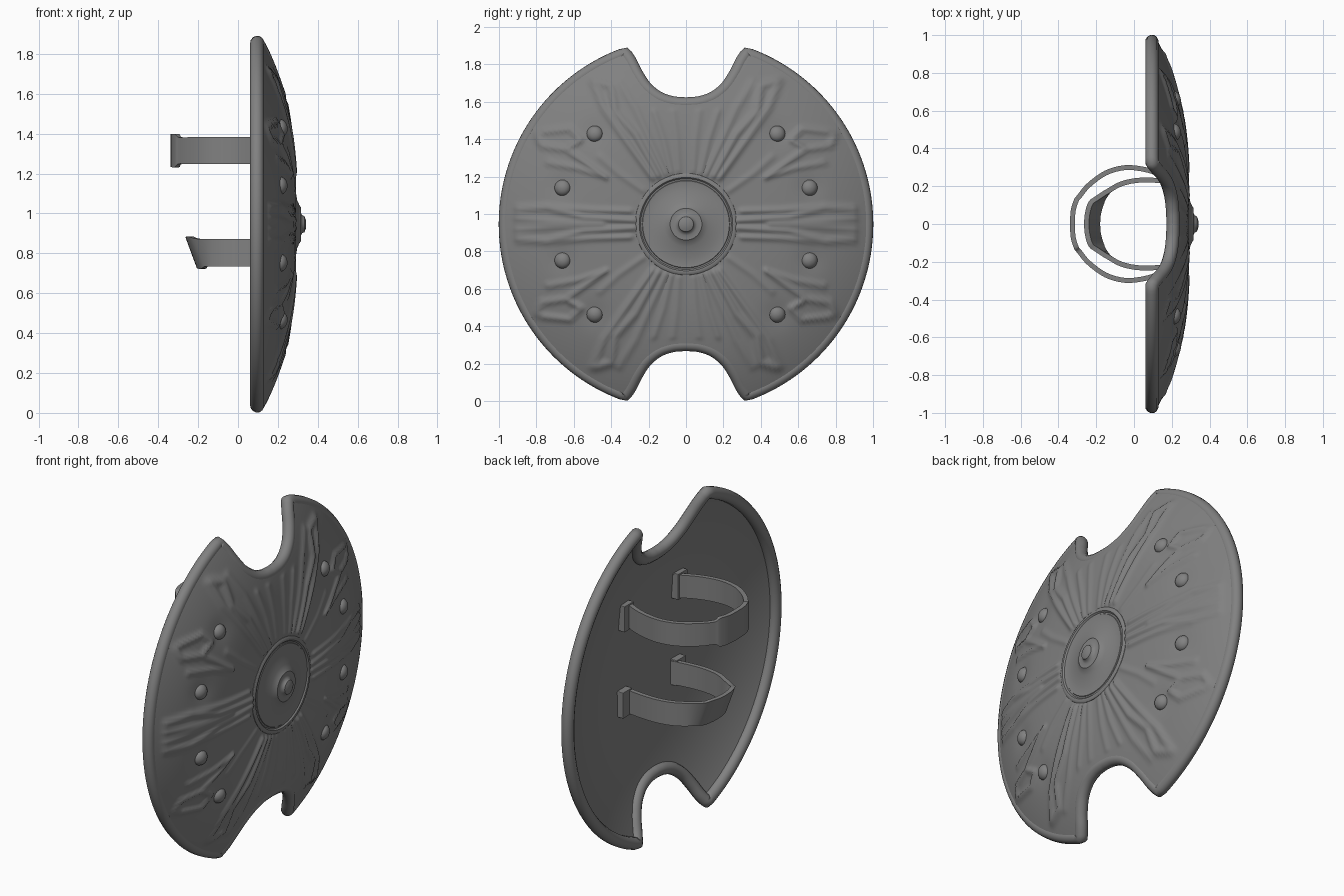
import bpy, bmesh, math
from mathutils import Vector

if "Cube" in bpy.data.objects:
    bpy.data.objects.remove(bpy.data.objects["Cube"])

ZC = 0.946                      # height of the shield centre
METAL = bpy.data.materials.new("dark_metal")
METAL.diffuse_color = (.22, .22, .22, 1)
METAL.use_nodes = True
METAL.node_tree.nodes["Principled BSDF"].inputs["Base Color"].default_value = METAL.diffuse_color


def dome(r):
    return 0.285 - 0.175 * r ** 3


def spline(pts, n):
    """Catmull-Rom through the points, n steps per span."""
    p = [Vector(a) for a in pts]
    p = [2 * p[0] - p[1]] + p + [2 * p[-1] - p[-2]]
    out = []
    for i in range(1, len(p) - 2):
        a, b, c, d = p[i - 1:i + 3]
        for k in range(n):
            t = k / n
            out.append(0.5 * (2 * b + (c - a) * t + (2 * a - 5 * b + 4 * c - d) * t * t
                              + (3 * b - a - 3 * c + d) * t ** 3))
    return out + [p[-2]]


def make_object(name, verts, faces, angle=None):
    me = bpy.data.meshes.new(name)
    me.from_pydata([tuple(v) for v in verts], [], faces)
    me.materials.append(METAL)
    bm = bmesh.new()
    bm.from_mesh(me)
    bmesh.ops.recalc_face_normals(bm, faces=bm.faces)
    bm.to_mesh(me)
    bm.free()
    ob = bpy.data.objects.new(name, me)
    bpy.context.collection.objects.link(ob)
    bpy.ops.object.select_all(action='DESELECT')
    ob.select_set(True)
    bpy.context.view_layer.objects.active = ob
    if angle:
        bpy.ops.object.shade_smooth_by_angle(angle=math.radians(angle))
    else:
        bpy.ops.object.shade_smooth()
    return ob


# Outline: one quarter (notch centre to side), mirrored to a closed loop
notch = spline([(0, .643), (.075, .65), (.15, .677), (.215, .73), (.262, .80),
                (.295, .865), (.325, .911)], 6)
a0 = math.atan2(.911, .325)
arc = [Vector((.967 * math.cos(a0 * (1 - i / 60)), .967 * math.sin(a0 * (1 - i / 60))))
       for i in range(1, 61)]
quarter = notch + arc
half = quarter + [Vector((p.x, -p.y)) for p in reversed(quarter[:-1])]
outline = half + [Vector((-p.x, p.y)) for p in reversed(half[1:-1])]

# Relief ridges as polylines in one quarter: (width, height, points)
RIDGES = [
    (.014, .016, [(.43, .25), (.64, .40), (.77, .42), (.81, .49), (.62, .51), (.56, .45), (.63, .41)]),
    (.013, .012, [(.43, .25), (.58, .30), (.74, .33)]),
    (.018, .014, [(.28, .02), (.55, .035), (.74, .09), (.90, .08)]),
    (.016, .012, [(.30, .07), (.50, .075), (.74, .09)]),
    (.022, .012, [(.45, 0), (.72, .01), (.90, .03)]),
    (.020, .016, [(.15, .26), (.27, .48), (.38, .60), (.40, .74), (.50, .77)]),
    (.018, .015, [(.18, .25), (.33, .46), (.44, .62), (.50, .77)]),
    (.018, .010, [(.11, .27), (.19, .44), (.27, .62), (.36, .76)]),
    (.018, .006, [(.04, .29), (.05, .45), (.07, .60)]),
    (.018, .007, [(.08, .28), (.12, .45), (.17, .60)]),
    (.018, .007, [(.23, .18), (.36, .27), (.46, .36)]),
]
STUDS = [(.49, .485), (.663, .195)]
SEGS = [(w, h, Vector(a), Vector(b)) for w, h, pts in RIDGES for a, b in zip(pts, pts[1:])]


def relief(p, s):
    q = Vector((abs(p.x), abs(p.y)))
    best = 0
    for w, h, a, b in SEGS:
        d = b - a
        t = max(0, min(1, (q - a).dot(d) / d.length_squared))
        dist = (q - a - d * t).length
        if dist < 3 * w:
            best = max(best, h * math.exp(-(dist / w) ** 2))
    for c in STUDS:                       # shallow dish around each stud
        best -= .008 * math.exp(-((q - Vector(c)).length / .07) ** 2)
    return best * min(1, max(0, (1 - s) / .06))


# Domed plates, front with relief and back plain
def plate(name, rings, offset, carved):
    n = len(outline)
    verts = [(dome(0) + offset, 0, ZC)]
    for k in range(1, rings + 1):
        s = k / rings
        for o in outline:
            p = o * s
            x = dome(p.length) + offset + (relief(p, s) if carved else 0)
            verts.append((x, p.x, ZC + p.y))
    faces = [(0, 1 + i, 1 + (i + 1) % n) for i in range(n)]
    for k in range(rings - 1):
        b = 1 + k * n
        faces += [(b + i, b + n + i, b + n + (i + 1) % n, b + (i + 1) % n) for i in range(n)]
    return make_object(name, verts, faces)


plate("shield_front", 80, 0, True)
plate("shield_back", 24, -.036, False)

# Rolled rim
cu = bpy.data.curves.new("rim", 'CURVE')
cu.dimensions = '3D'
cu.bevel_depth = .035
cu.bevel_resolution = 4
cu.materials.append(METAL)
sp = cu.splines.new('POLY')
sp.points.add(len(outline) - 1)
for pt, o in zip(sp.points, outline):
    pt.co = (dome(o.length) - .032, o.x, ZC + o.y, 1)
sp.use_cyclic_u = True
bpy.context.collection.objects.link(bpy.data.objects.new("rim", cu))


# Turned parts along an axis: centre boss and studs
def lathe(name, profile, n, origin, axis, angle):
    rot = Vector((1, 0, 0)).rotation_difference(axis)
    verts = [Vector(origin) + rot @ Vector((x, r * math.cos(i * math.tau / n), r * math.sin(i * math.tau / n)))
             for r, x in profile for i in range(n)]
    faces = [(k * n + i, k * n + (i + 1) % n, k * n + n + (i + 1) % n, k * n + n + i)
             for k in range(len(profile) - 1) for i in range(n)]
    faces.append([(len(profile) - 1) * n + i for i in range(n)])
    return make_object(name, verts, faces, angle)


lathe("centre_boss", [(.275, .265), (.272, .284), (.262, .291), (.25, .290), (.238, .278), (.232, .286),
                      (.22, .284), (.18, .287), (.12, .297), (.095, .308), (.085, .316), (.06, .314),
                      (.045, .322), (.04, .333), (.022, .34), (.004, .341)], 48,
      (0, 0, ZC), Vector((1, 0, 0)), 40)

for u, v in STUDS:
    for sy in (-1, 1):
        for sz in (-1, 1):
            r = math.hypot(u, v)
            slope = .525 * r * r
            axis = Vector((1, slope * sy * u / r, slope * sz * v / r)).normalized()
            stud_profile = [(.044 * math.cos(t * math.pi / 12.2), -.014 + .034 * math.sin(t * math.pi / 12.2))
                            for t in range(7)]
            lathe("stud", stud_profile, 20, (dome(r), sy * u, ZC + sz * v), axis, 40)


# Arm straps: half path of (x, y, half height), mirrored and lofted as a ribbon
def strap(name, half_path, zc, tilt):
    sm = spline(half_path, 4)
    path = sm + [Vector((p.x, -p.y, p.z)) for p in reversed(sm[:-1])]
    verts, faces = [], []
    for i, p in enumerate(path):
        t = path[min(i + 1, len(path) - 1)] - path[max(i - 1, 0)]
        nrm = Vector((t.y, -t.x, 0)).normalized() * .013
        lean = tilt * max(0, min(1, (.18 - abs(p.y)) / .06)) * (p.x < 0)
        for side, up in ((1, -1), (1, 1), (-1, 1), (-1, -1)):
            h = up * p.z
            verts.append((p.x + side * nrm.x - lean * h, p.y + side * nrm.y, zc + h))
    for i in range(len(path) - 1):
        b = i * 4
        faces += [(b + j, b + (j + 1) % 4, b + 4 + (j + 1) % 4, b + 4 + j) for j in range(4)]
    faces += [(0, 1, 2, 3), tuple(len(verts) - 4 + j for j in range(4))]
    make_object(name, verts, faces, 45)
    # Blocky feet fixing the strap to the back plate
    x, y, _ = half_path[0]
    for s in (-1, 1):
        bpy.ops.mesh.primitive_cube_add(size=1, location=(x - .012, s * (y + .035), zc))
        foot = bpy.context.object
        foot.name = name + "_foot"
        foot.scale = (.055, .085, .15)
        foot.data.materials.append(METAL)
        bev = foot.modifiers.new("bevel", 'BEVEL')
        bev.width = .015


strap("upper_strap", [(.235, .215, .067), (.14, .262, .067), (.05, .29, .067), (-.05, .298, .067),
                      (-.15, .27, .067), (-.24, .205, .067), (-.29, .145, .067), (-.305, .125, .083),
                      (-.322, .07, .083), (-.326, 0, .083)], 1.315, 0)
strap("lower_strap", [(.245, .215, .068), (.13, .23, .068), (.03, .232, .068), (-.06, .215, .068),
                      (-.13, .178, .068), (-.18, .135, .07), (-.203, .105, .08), (-.218, .05, .08),
                      (-.222, 0, .08)], .803, .37)
